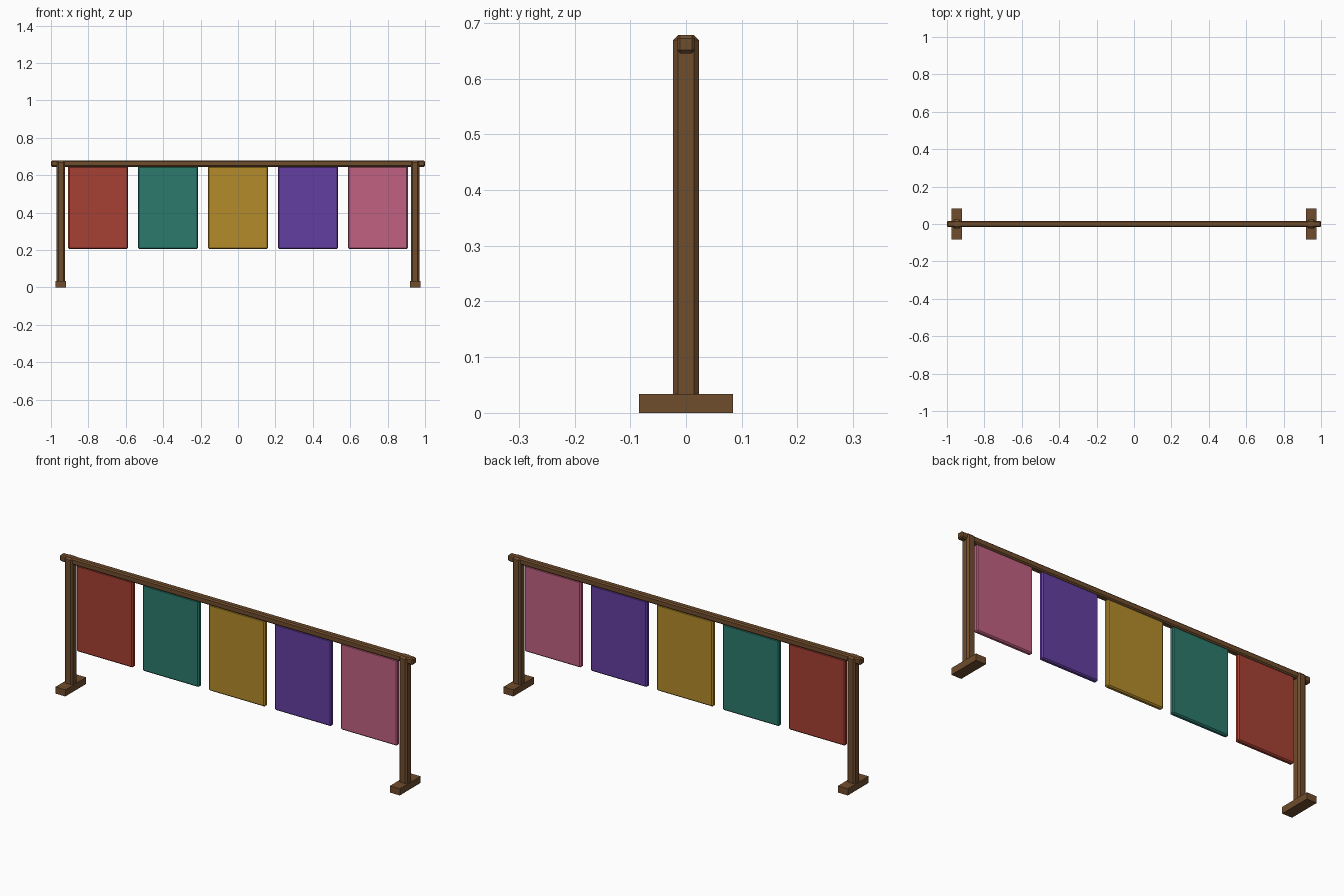
import bpy

cube = bpy.data.objects.get("Cube")
if cube:
    bpy.data.objects.remove(cube, do_unlink=True)


def linear(c):
    c /= 255
    return c / 12.92 if c <= 0.04045 else ((c + 0.055) / 1.055) ** 2.4


def material(name, rgb):
    colour = [linear(c) for c in rgb] + [1.0]
    mat = bpy.data.materials.new(name)
    mat.use_nodes = True
    mat.diffuse_color = colour
    shader = next(n for n in mat.node_tree.nodes if n.type == "BSDF_PRINCIPLED")
    shader.inputs["Base Color"].default_value = colour
    return mat


def box(name, centre, size, mat, chamfer=0.0):
    """Box with flat chamfered edges."""
    bpy.ops.mesh.primitive_cube_add(size=1, location=centre)
    obj = bpy.context.object
    obj.name = name
    obj.scale = size
    bpy.ops.object.transform_apply(location=False, rotation=False, scale=True)
    obj.data.materials.append(mat)
    if chamfer:
        bevel = obj.modifiers.new("chamfer", "BEVEL")
        bevel.width = chamfer
        bevel.segments = 1
    return obj


wood = material("brown wood", (112, 77, 45))
HEIGHT = 0.678
POST_X = 0.947

# Frame: a foot and post at each end
for side, x in (("right", -POST_X), ("left", POST_X)):
    box(side + "_foot", (x, 0, 0.017), (0.056, 0.168, 0.034), wood)
    box(side + "_post", (x, 0, (HEIGHT + 0.01) / 2),
        (0.046, 0.046, HEIGHT - 0.01), wood, 0.009)

# Top rail
box("top_rail", (0, 0, HEIGHT - 0.0165), (2.0, 0.033, 0.033), wood, 0.006)

# Hanging cloth panels, evenly spaced below the rail
cloths = [("red", (166, 64, 51)), ("teal", (43, 122, 108)),
          ("gold", (181, 139, 43)), ("purple", (100, 63, 161)),
          ("pink", (193, 97, 129))]
for i, (name, rgb) in enumerate(cloths):
    box(name + "_panel", ((i - 2) * 0.374, 0, 0.427), (0.32, 0.024, 0.442),
        material(name + " cloth", rgb), 0.006)
